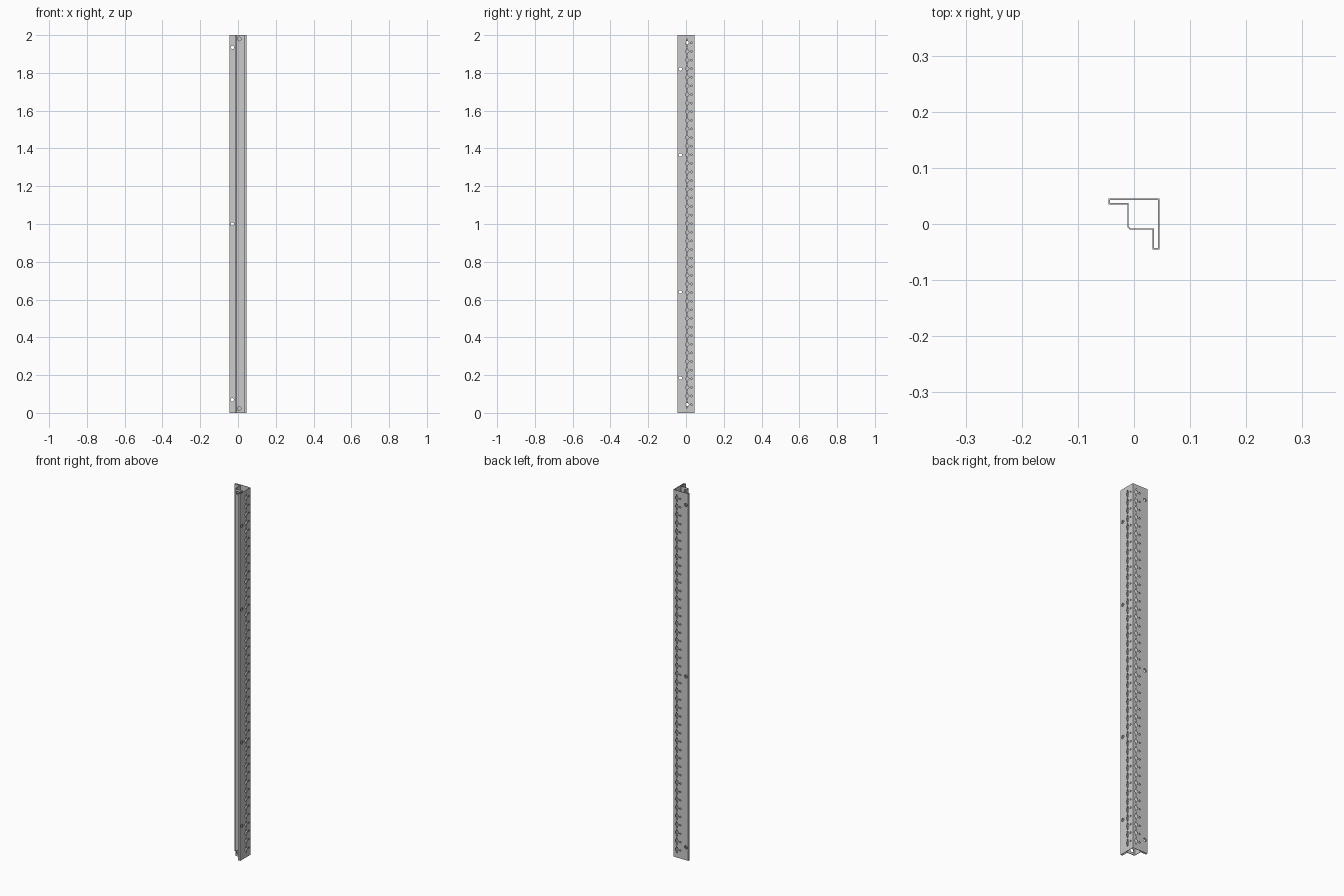
import bpy, bmesh, math

if "Cube" in bpy.data.objects:
    bpy.data.objects.remove(bpy.data.objects["Cube"])

H, T = 2.0, 0.0022          # post height, sheet thickness
PITCH, Z0, N = 0.0456, 0.044, 43

# Outer cross-section, clockwise seen from above
PROFILE = [(-.045, .045), (.045, .045), (.045, -.045), (.033, -.045), (.033, -.01),
           (-.007, -.01), (-.012, -.005), (-.012, .035), (-.045, .035)]


def inset(pts, t):
    out = []
    for i, (x, y) in enumerate(pts):
        px, py = pts[i - 1]
        nx, ny = pts[(i + 1) % len(pts)]
        l1, l2 = math.hypot(x - px, y - py), math.hypot(nx - x, ny - y)
        a = ((y - py) / l1, -(x - px) / l1)      # inward normals of both sides
        b = ((ny - y) / l2, -(nx - x) / l2)
        k = t / (1 + a[0] * b[0] + a[1] * b[1])
        out.append((x + (a[0] + b[0]) * k, y + (a[1] + b[1]) * k))
    return out


def make_object(name, bm):
    bmesh.ops.recalc_face_normals(bm, faces=bm.faces)
    me = bpy.data.meshes.new(name)
    bm.to_mesh(me)
    bm.free()
    ob = bpy.data.objects.new(name, me)
    bpy.context.collection.objects.link(ob)
    return ob


# Folded sheet post
bm = bmesh.new()
rings = [[bm.verts.new((x, y, z)) for x, y in p]
         for p, z in ((PROFILE, 0), (PROFILE, H), (inset(PROFILE, T), H), (inset(PROFILE, T), 0))]
n = len(PROFILE)
for r in range(4):
    a, b = rings[r], rings[(r + 1) % 4]
    for i in range(n):
        j = (i + 1) % n
        bm.faces.new((a[i], a[j], b[j], b[i]))
post = make_object("slotted_post", bm)

# Hole outlines
def circle(r, seg=16):
    return [(r * math.cos(2 * math.pi * i / seg), r * math.sin(2 * math.pi * i / seg))
            for i in range(seg)]


def keyhole(r=.009, w=.0028, h=.019):
    a0 = math.asin(w / r)
    arc = [-math.pi / 2 + a0 + (math.pi - 2 * a0) * i / 8 for i in range(9)]
    right = [(w, -h)] + [(r * math.cos(a), r * math.sin(a)) for a in arc] + [(w, h)]
    return right + [(-u, -v) for u, v in right]


cut = bmesh.new()


def punch(axis, shape, u, z, d0, d1):
    def ring(d):
        return [cut.verts.new((d, u + a, z + b) if axis == "x" else (u + a, d, z + b))
                for a, b in shape]
    a, b = ring(d0), ring(d1)
    cut.faces.new(a[::-1])
    cut.faces.new(b)
    for i in range(len(a)):
        j = (i + 1) % len(a)
        cut.faces.new((a[i], a[j], b[j], b[i]))


# Rows of slots and small holes on the two outer walls
for i in range(N):
    z = Z0 + i * PITCH
    for axis, big, small in (("x", .006, .029), ("y", .024, .003)):
        punch(axis, keyhole(), big, z, .0395, .05)
        punch(axis, circle(.0045, 12), small, z, .0395, .05)

# Bolt holes through both flanges
for z in (.185, .64, 1.365, 1.82):
    punch("x", circle(.009), -.03, z, .025, .055)
for z in (.07, 1.0, 1.935):
    punch("y", circle(.009), -.03, z, .025, .055)

# End holes in the inner walls
for z in (Z0, Z0 + (N - 1) * PITCH):
    punch("x", circle(.009), .006, z, -.016, -.007)
for z in (.023, 1.98):
    punch("y", circle(.01), .006, z, -.014, -.005)

cutter = make_object("hole_cutter", cut)
cutter.hide_render = True

mod = post.modifiers.new("holes", "BOOLEAN")
mod.operation = "DIFFERENCE"
mod.solver = "EXACT"
mod.object = cutter
bpy.context.view_layer.objects.active = post
post.select_set(True)
bpy.ops.object.modifier_apply(modifier="holes")
bpy.data.objects.remove(cutter)
bpy.ops.object.shade_smooth_by_angle(angle=math.radians(30))
